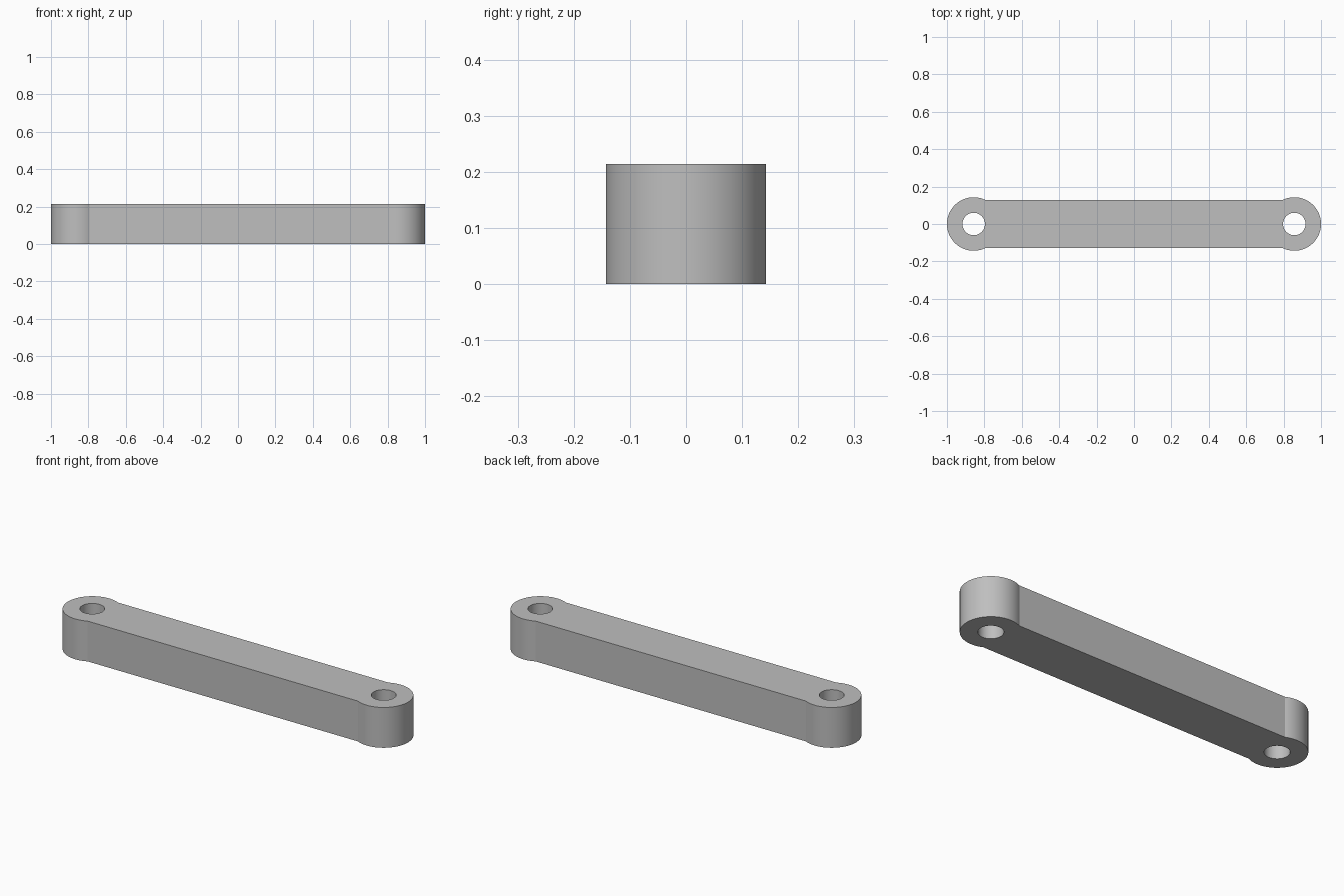
import bpy, bmesh, math
from mathutils import Vector

cube = bpy.data.objects.get("Cube")
if cube:
    bpy.data.objects.remove(cube, do_unlink=True)

UNIT = 1 / 7
BOSS_R = UNIT              # outer radius of the rounded ends
HALF_W = 0.9 * UNIT        # half width of the bar
HOLE_R = 0.06
CENTRE_X = 6 * UNIT        # distance of each hole from the middle
HEIGHT = 1.5 * UNIT


def arc(cx, radius, start, end, count):
    """Points along an arc, both ends included."""
    return [Vector((cx + radius * math.cos(start + (end - start) * i / count),
                    radius * math.sin(start + (end - start) * i / count), 0))
            for i in range(count + 1)]


def add_loop(bm, points):
    verts = [bm.verts.new(p) for p in points]
    return [bm.edges.new((a, b)) for a, b in zip(verts, verts[1:] + verts[:1])]


# Link outline: two round ends joined by a straight, narrower bar
neck = math.pi - math.asin(HALF_W / BOSS_R)
outline = (arc(CENTRE_X, BOSS_R, -neck, neck, 64)
           + arc(-CENTRE_X, BOSS_R, math.pi - neck, math.pi + neck, 64))

bm = bmesh.new()
edges = add_loop(bm, outline)
# Pin holes
for side in (-1, 1):
    edges += add_loop(bm, arc(side * CENTRE_X, HOLE_R, 0, 2 * math.pi, 48)[:-1])
bmesh.ops.triangle_fill(bm, edges=edges, use_beauty=True, use_dissolve=False)

# Raise the profile to full thickness
raised = bmesh.ops.extrude_face_region(bm, geom=bm.faces[:], use_keep_orig=True)
bmesh.ops.translate(bm, vec=(0, 0, HEIGHT),
                    verts=[g for g in raised["geom"] if isinstance(g, bmesh.types.BMVert)])
bmesh.ops.recalc_face_normals(bm, faces=bm.faces[:])

mesh = bpy.data.meshes.new("link_bar")
bm.to_mesh(mesh)
bm.free()
link = bpy.data.objects.new("link_bar", mesh)
bpy.context.collection.objects.link(link)

# Plain grey metal
grey = bpy.data.materials.new("light_grey")
grey.use_nodes = True
colour = (0.52, 0.52, 0.52, 1)
grey.diffuse_color = colour
grey.node_tree.nodes["Principled BSDF"].inputs["Base Color"].default_value = colour
mesh.materials.append(grey)

# Round walls smooth, rims and necks crisp
bpy.ops.object.select_all(action="DESELECT")
link.select_set(True)
bpy.context.view_layer.objects.active = link
bpy.ops.object.shade_smooth_by_angle(angle=math.radians(20))
